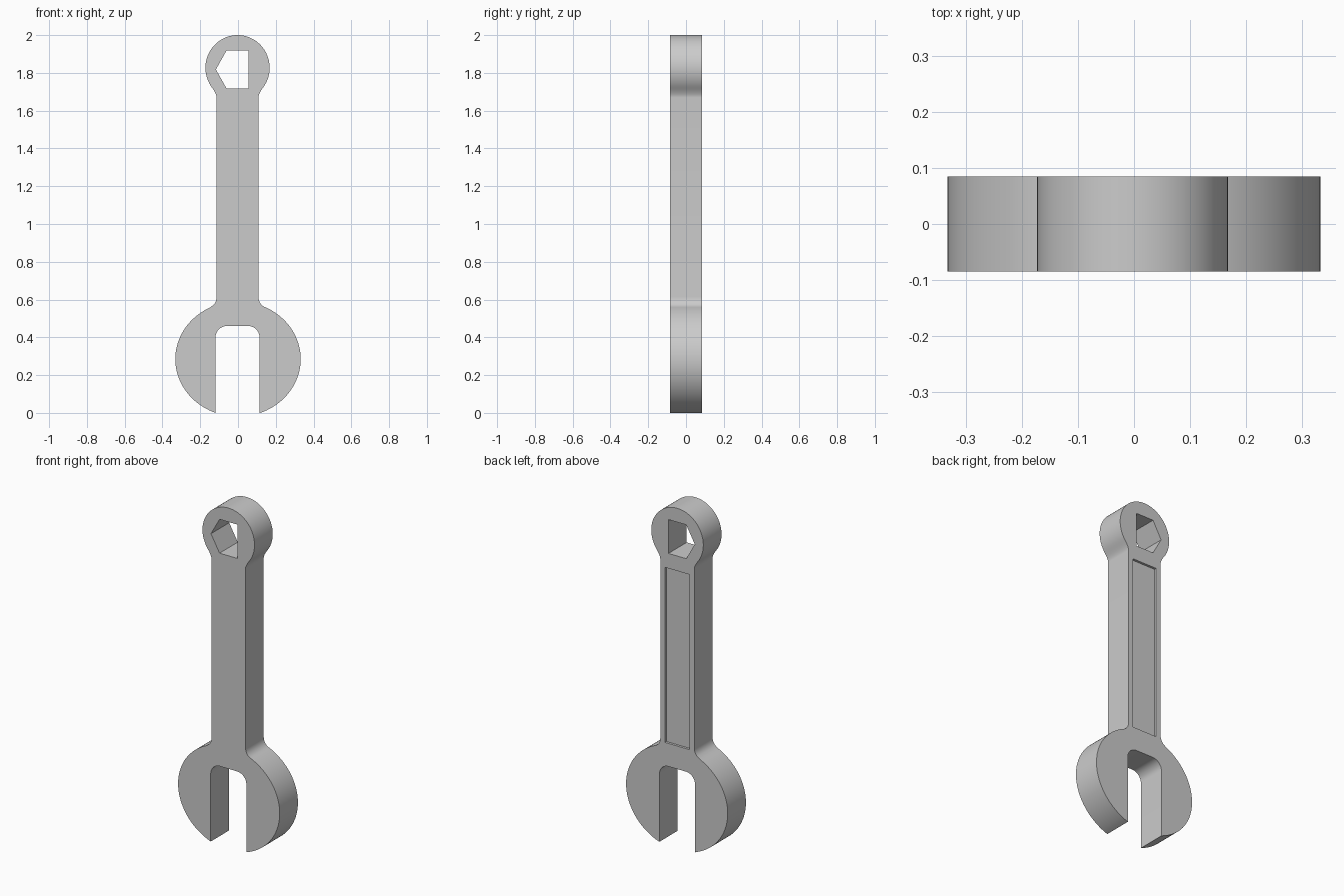
import bpy, bmesh, math
from mathutils import Vector

if "Cube" in bpy.data.objects:
    bpy.data.objects.remove(bpy.data.objects["Cube"], do_unlink=True)

HALF = 0.085          # half thickness
CX = -0.0025          # centre line of the shaft, ring and jaw slot

steel = bpy.data.materials.new("grey steel")
steel.use_nodes = True
grey = (0.6, 0.6, 0.6, 1)
steel.diffuse_color = grey
steel.node_tree.nodes["Principled BSDF"].inputs["Base Color"].default_value = grey


def ellipse_arc(cz, rx, rz, start, end, steps):
    """Points on an upright ellipse between two angles."""
    angles = [start + (end - start) * i / steps for i in range(steps + 1)]
    return [Vector((rx * math.cos(a), cz + rz * math.sin(a))) for a in angles]


def fillet(a, control, b, steps=8):
    """Inner points of a smooth bend from a to b."""
    ts = [i / steps for i in range(1, steps)]
    return [a * (1 - t) ** 2 + control * 2 * t * (1 - t) + b * t * t for t in ts]


def prism(name, points, y0, y1):
    """Extrude an x-z outline from y0 to y1."""
    bm = bmesh.new()
    face = bm.faces.new([bm.verts.new((x, y0, z)) for x, z in points])
    new = bmesh.ops.extrude_face_region(bm, geom=[face], use_keep_orig=True)
    verts = [v for v in new["geom"] if isinstance(v, bmesh.types.BMVert)]
    bmesh.ops.translate(bm, verts=verts, vec=(0, y1 - y0, 0))
    bmesh.ops.recalc_face_normals(bm, faces=bm.faces)
    mesh = bpy.data.meshes.new(name)
    bm.to_mesh(mesh)
    bm.free()
    obj = bpy.data.objects.new(name, mesh)
    bpy.context.collection.objects.link(obj)
    mesh.materials.append(steel)
    return obj


# Right half of the outline, from the slot top down round the jaw and up to the ring
SLOT, SLOT_TOP, CORNER, SHAFT = 0.1165, 0.46, 0.06, 0.111
JAW = (0.285, 0.332, 0.305)
RING = (1.827, 0.17, 0.173)
jaw_low = -math.acos(SLOT / JAW[1])
jaw_high = math.acos(0.148 / JAW[1])
ring_low = -math.acos(0.137 / RING[1])

slot_corner = [p + Vector((SLOT - CORNER, 0)) for p in
               ellipse_arc(SLOT_TOP - CORNER, CORNER, CORNER, math.pi / 2, 0, 8)]
jaw = ellipse_arc(*JAW, jaw_low, jaw_high, 40)
ring = ellipse_arc(*RING, ring_low, math.pi / 2, 32)
shaft_low, shaft_high = Vector((SHAFT, 0.615)), Vector((SHAFT, 1.67))
half = (slot_corner + jaw
        + fillet(jaw[-1], Vector((SHAFT, 0.575)), shaft_low) + [shaft_low, shaft_high]
        + fillet(shaft_high, Vector((SHAFT, 1.69)), ring[0]) + ring)

# Mirror the half outline; the top point of the ring is shared
outline = half + [Vector((-p.x, p.y)) for p in reversed(half[:-1])]
jaw_points = {tuple(p) for p in jaw[1:]}
outline = [(x if (abs(x), z) in jaw_points else x + CX, z) for x, z in outline]
wrench = prism("wrench_body", outline, -HALF, HALF)

# Five-sided hole through the ring, and shallow panel in the back of the shaft
hole_points = [(-0.061, 1.918), (0.055, 1.918), (0.055, 1.718),
               (-0.061, 1.718), (-0.117, 1.818)]
panel_points = [(-0.083, 0.596), (0.077, 0.596), (0.077, 1.63), (-0.083, 1.63)]
cutters = [prism("ring_hole_cutter", hole_points, -2 * HALF, 2 * HALF),
           prism("back_panel_cutter", panel_points, HALF - 0.014, 2 * HALF)]

bpy.ops.object.select_all(action="DESELECT")
bpy.context.view_layer.objects.active = wrench
wrench.select_set(True)
for cutter in cutters:
    cutter.hide_render = True
    cut = wrench.modifiers.new(cutter.name, "BOOLEAN")
    cut.operation = "DIFFERENCE"
    cut.solver = "EXACT"
    cut.object = cutter
    bpy.ops.object.modifier_apply(modifier=cut.name)
    bpy.data.objects.remove(cutter, do_unlink=True)

# Rounded sides smooth, rims and corners crisp
bpy.ops.object.shade_smooth_by_angle(angle=math.radians(30))
